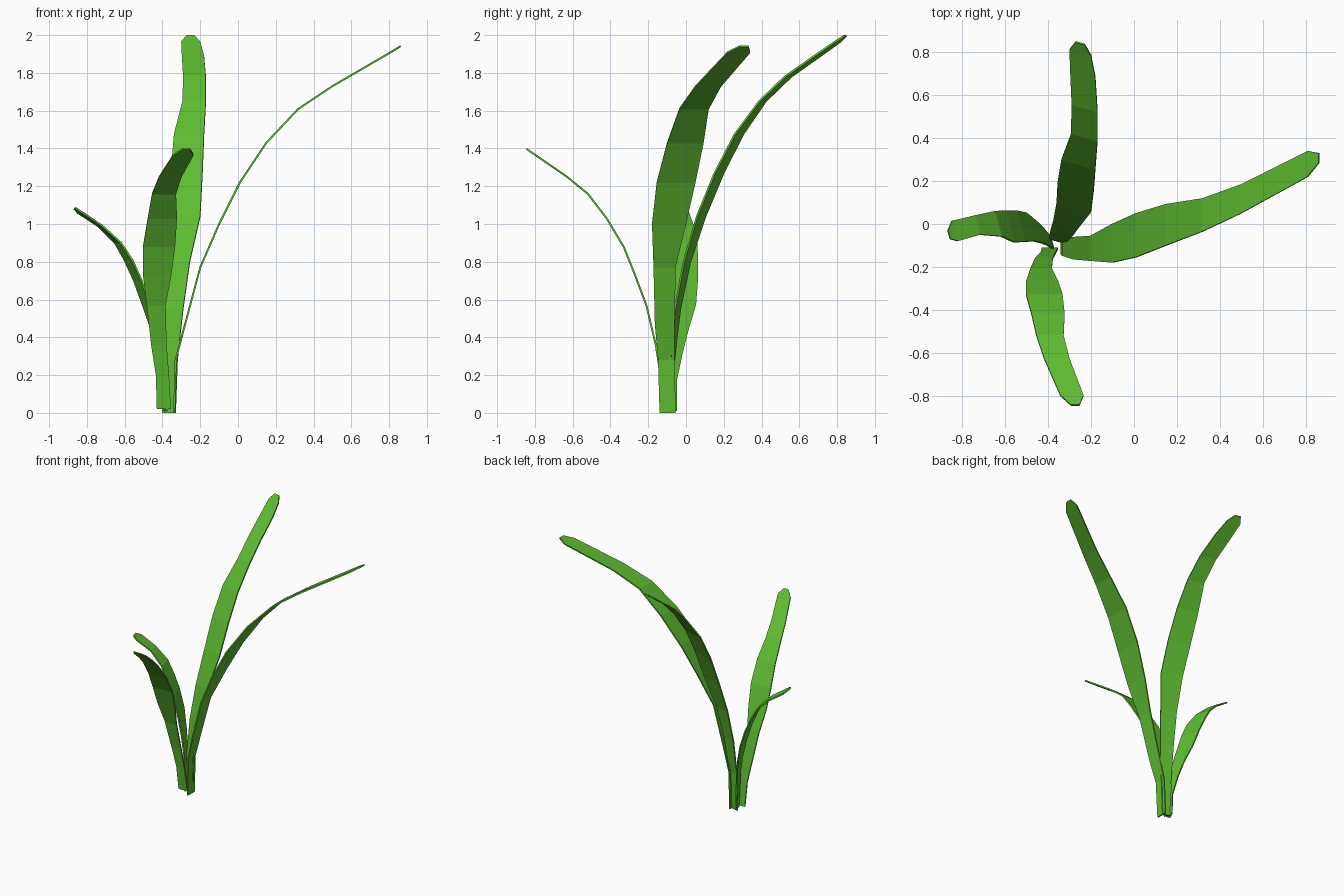
import bpy

green = bpy.data.materials.new("leaf_green")
green.diffuse_color = (0.11, 0.5, 0.03, 1)


def leaf(name, axis, slant, rows):
    """Arched strip: rows are (distance along axis, z, edge 1, edge 2)."""
    verts = []
    for a, z, e0, e1 in rows:
        for e in (e0, e1):
            s = a + slant * (e - (e0 + e1) / 2)
            verts.append((s, e, z) if axis == "x" else (e, s, z))
    faces = [(2*i, 2*i + 1, 2*i + 3, 2*i + 2) for i in range(len(rows) - 1)]
    mesh = bpy.data.meshes.new(name)
    mesh.from_pydata(verts, [], faces)
    mesh.materials.append(green)
    obj = bpy.data.objects.new(name, mesh)
    bpy.context.collection.objects.link(obj)
    # thin blade with real thickness
    mod = obj.modifiers.new("thickness", "SOLIDIFY")
    mod.thickness = 0.01
    mod.offset = 0


# longest blade, arching to the right
leaf("right_leaf", "x", 0, [
    (-.338, 0, -.14, -.055), (-.33, .28, -.148, -.06), (-.28, .47, -.165, -.06),
    (-.20, .77, -.172, -.055), (-.10, 1.0, -.18, 0), (.01, 1.22, -.155, .05),
    (.15, 1.43, -.10, .093), (.32, 1.61, -.035, .12), (.50, 1.73, .05, .185),
    (.81, 1.91, .22, .34), (.862, 1.942, .285, .33)])

# tallest blade, arching to the back
leaf("back_leaf", "y", -.28, [
    (-.075, 0, -.40, -.33), (-.075, .28, -.395, -.32), (-.045, .55, -.39, -.29),
    (.005, .80, -.375, -.255), (.08, 1.04, -.36, -.20), (.175, 1.27, -.355, -.188),
    (.28, 1.475, -.338, -.18), (.405, 1.65, -.293, -.17), (.54, 1.78, -.29, -.17),
    (.70, 1.893, -.297, -.18), (.80, 1.963, -.30, -.20), (.843, 1.996, -.272, -.23)])

# medium blade, arching to the front
leaf("front_leaf", "y", 0, [
    (-.115, .02, -.43, -.355), (-.135, .2, -.435, -.365), (-.16, .36, -.46, -.378),
    (-.21, .57, -.483, -.383), (-.27, .73, -.503, -.353), (-.33, .88, -.503, -.333),
    (-.42, 1.03, -.478, -.323), (-.52, 1.16, -.455, -.328), (-.63, 1.25, -.418, -.30),
    (-.80, 1.367, -.343, -.235), (-.845, 1.398, -.293, -.255)])

# short blade, arching to the left
leaf("left_leaf", "x", -.28, [
    (-.385, .01, -.115, -.05), (-.39, .17, -.115, -.05), (-.412, .31, -.10, -.02),
    (-.44, .43, -.09, .01), (-.485, .57, -.08, .052), (-.53, .70, -.083, .062),
    (-.58, .81, -.085, .062), (-.635, .90, -.058, .06), (-.73, .99, -.05, .04),
    (-.835, 1.06, -.08, .015), (-.862, 1.083, -.07, -.03)])
